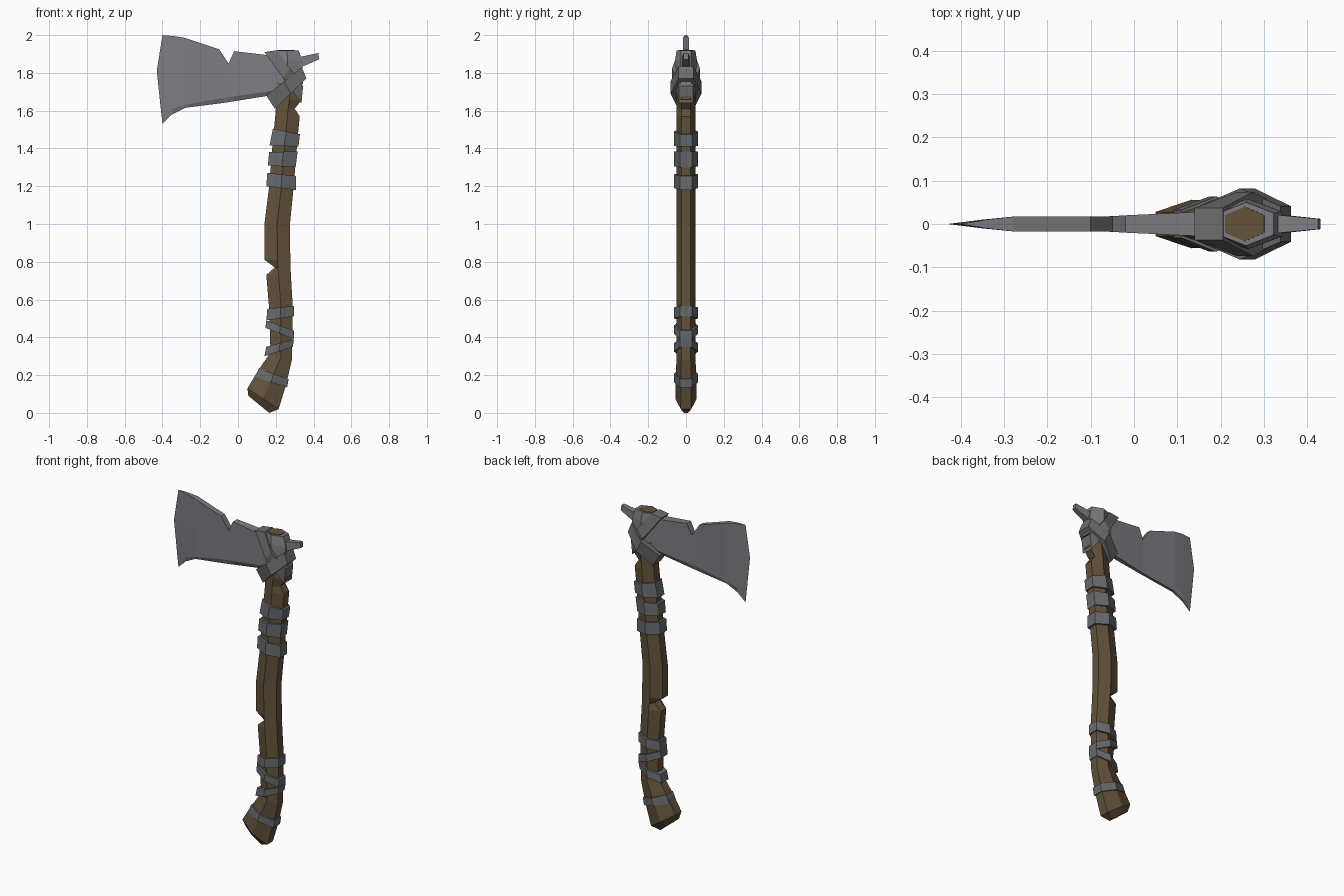
import bpy, bmesh


def material(name, rgb):
    m = bpy.data.materials.new(name)
    m.diffuse_color = (*rgb, 1)
    return m


WOOD = material("brown wood", (0.125, 0.085, 0.043))
STEEL = material("blade steel", (0.205, 0.205, 0.225))
STRAP = material("grey strap", (0.15, 0.15, 0.148))
WRAP = material("dark wrap", (0.138, 0.145, 0.152))


def loft(name, rings, mat, cap_start=True):
    """Skin a list of equally sized closed rings, with flat faces."""
    bm = bmesh.new()
    vs = [[bm.verts.new(p) for p in r] for r in rings]
    n = len(rings[0])
    for a, b in zip(vs, vs[1:]):
        for i in range(n):
            j = (i + 1) % n
            bm.faces.new((a[i], a[j], b[j], b[i]))
    if cap_start:
        bm.faces.new(vs[0])
    bm.faces.new(vs[-1])
    bmesh.ops.remove_doubles(bm, verts=bm.verts, dist=1e-5)
    bmesh.ops.recalc_face_normals(bm, faces=bm.faces)
    me = bpy.data.meshes.new(name)
    bm.to_mesh(me)
    bm.free()
    me.materials.append(mat)
    ob = bpy.data.objects.new(name, me)
    bpy.context.collection.objects.link(ob)
    return ob


def hexagon(left, right, h, dent_l=0, dent_r=0):
    """Six-sided ring from its left and right (x, z) ends; h is half depth."""
    (lx, lz), (rx, rz) = left, right
    mx, mz = (lx + rx) / 2, (lz + rz) / 2
    lx, rx, s = lx + dent_l, rx - dent_r, h * 0.5
    return [(lx, -s, lz), (mx, -h, mz), (rx, -s, rz),
            (rx, s, rz), (mx, h, mz), (lx, s, lz)]


# Handle: curved hexagonal shaft with two chipped notches
loft("handle", [hexagon(*r) for r in (
    ((0.055, 0.09), (0.165, 0.0), 0.022),
    ((0.05, 0.13), (0.215, 0.02), 0.056),
    ((0.11, 0.23), (0.255, 0.15), 0.054),
    ((0.172, 0.32), (0.285, 0.28), 0.05),
    ((0.165, 0.55), (0.29, 0.56), 0.05),
    ((0.15, 0.73), (0.28, 0.73), 0.05),
    ((0.145, 0.77), (0.278, 0.77), 0.05, 0.05),
    ((0.14, 0.81), (0.277, 0.81), 0.05),
    ((0.14, 1.0), (0.275, 1.0), 0.05),
    ((0.165, 1.2), (0.295, 1.2), 0.05),
    ((0.185, 1.45), (0.315, 1.45), 0.05),
    ((0.197, 1.57), (0.327, 1.57), 0.05),
    ((0.2, 1.61), (0.33, 1.61), 0.05, 0, 0.03),
    ((0.205, 1.66), (0.34, 1.66), 0.05),
    ((0.21, 1.75), (0.335, 1.75), 0.045),
    ((0.21, 1.921), (0.3, 1.921), 0.04))], WOOD)

# Wraps around the handle: left x, low z, high z, then the same on the right
for i, (lx0, l0, lx1, l1, rx0, r0, rx1, r1) in enumerate((
        (0.167, 1.415, 0.185, 1.505, 0.32, 1.41, 0.328, 1.475),
        (0.158, 1.31, 0.165, 1.38, 0.305, 1.30, 0.316, 1.385),
        (0.15, 1.2, 0.155, 1.27, 0.307, 1.18, 0.307, 1.255),
        (0.15, 0.49, 0.155, 0.55, 0.295, 0.51, 0.297, 0.567),
        (0.145, 0.45, 0.15, 0.49, 0.295, 0.39, 0.297, 0.435),
        (0.14, 0.30, 0.15, 0.35, 0.29, 0.35, 0.297, 0.39),
        (0.09, 0.19, 0.11, 0.235, 0.26, 0.135, 0.268, 0.18))):
    loft(f"handle_wrap_{i + 1}", [hexagon((lx0, l0), (rx0, r0), 0.064),
                                  hexagon((lx1, l1), (rx1, r1), 0.064)], WRAP)

# Sleeve at the handle top
loft("sleeve", [hexagon((0.185, 1.74), (0.345, 1.74), 0.058),
                hexagon((0.185, 1.87), (0.34, 1.86), 0.058),
                hexagon((0.195, 1.918), (0.322, 1.918), 0.05)], STEEL)

# Two crossed straps binding the head
loft("strap_falling", [hexagon((0.14, 1.91), (0.335, 1.64), 0.074),
                       hexagon((0.205, 1.92), (0.345, 1.73), 0.074)], STRAP)
loft("strap_rising", [hexagon((0.195, 1.61), (0.362, 1.77), 0.082),
                      hexagon((0.15, 1.68), (0.338, 1.83), 0.082)], STRAP)


# Blade: columns of top, middle, lower crease and bottom points
def column(top, mid, low, bot, t, tb):
    side = [(top, t), (mid, t), (low, t), (bot, tb)]
    return ([(x, -y, z) for (x, z), y in side] +
            [(x, y, z) for (x, z), y in reversed(side)])


def upright(x, top, low, bot, t):
    return column((x, top), (x, 1.8), (x, low), (x, bot), t, t * 0.5)


loft("blade", [
    column((-0.4, 2.0), (-0.43, 1.81), (-0.41, 1.62), (-0.4, 1.53), 0, 0),
    column((-0.34, 1.995), (-0.35, 1.805), (-0.35, 1.61), (-0.35, 1.58), 0.01, 0.006),
    upright(-0.28, 1.985, 1.63, 1.615, 0.017),
    upright(-0.10, 1.925, 1.665, 1.638, 0.017),
    upright(-0.05, 1.85, 1.672, 1.645, 0.018),
    upright(-0.02, 1.915, 1.676, 1.65, 0.02),
    upright(0.15, 1.895, 1.70, 1.677, 0.028),
    upright(0.22, 1.885, 1.71, 1.685, 0.03)], STEEL, cap_start=False)


# Short spike behind the head
def block(x0, z0, x1, z1, y):
    return [(x0, -y, z0), (x0, y, z0), (x1, y, z1), (x1, -y, z1)]


loft("back_spike", [block(0.30, 1.815, 0.29, 1.875, 0.025),
                    block(0.345, 1.835, 0.33, 1.885, 0.021),
                    block(0.43, 1.872, 0.425, 1.905, 0.012)], STEEL)
